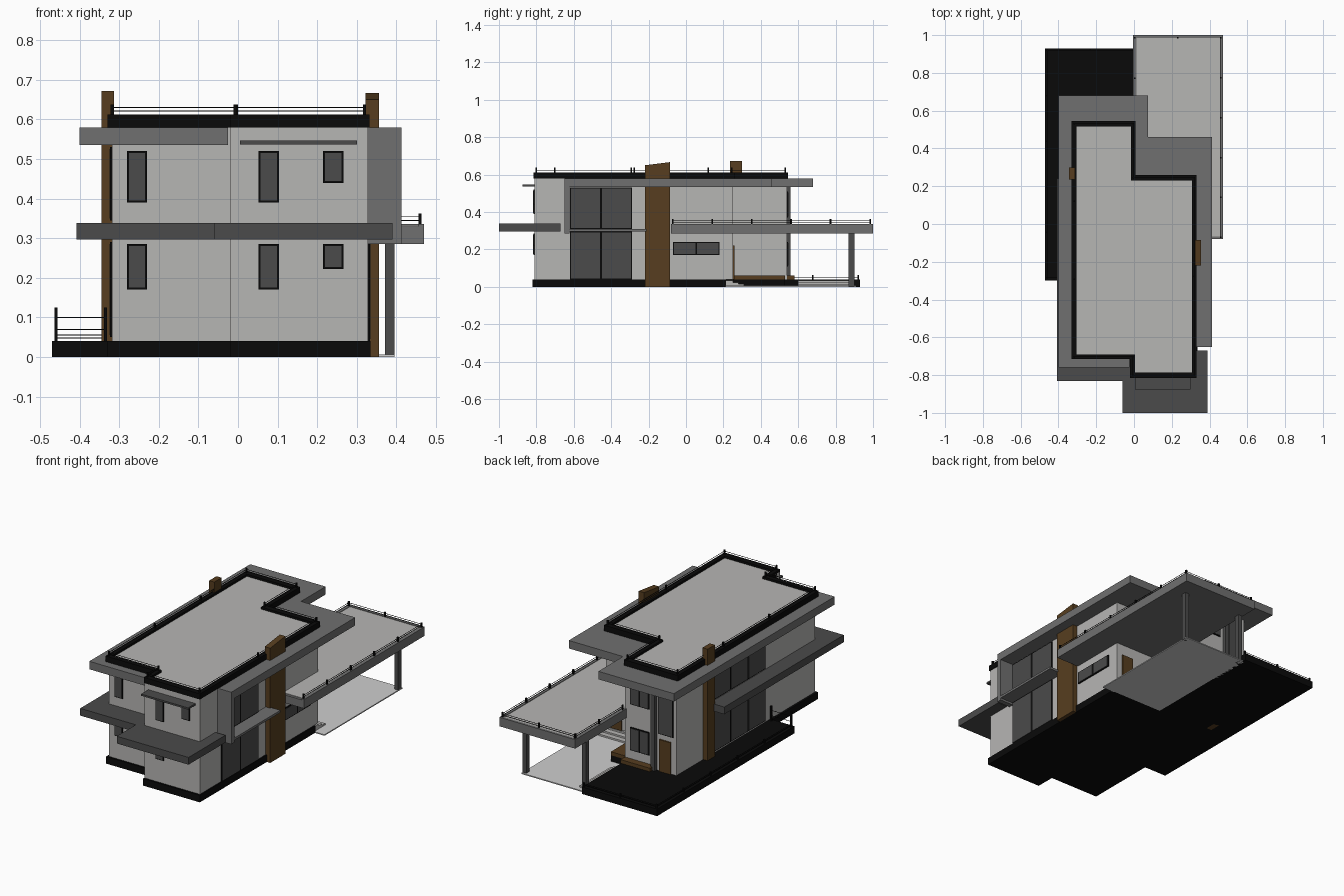
import bpy, bmesh, math

if "Cube" in bpy.data.objects:
    bpy.data.objects.remove(bpy.data.objects["Cube"])

def material(name, r, g, b):
    m = bpy.data.materials.new(name)
    m.diffuse_color = (r, g, b, 1)
    m.use_nodes = True
    m.node_tree.nodes["Principled BSDF"].inputs["Base Color"].default_value = m.diffuse_color
    return m

WALL = material("light grey plaster", .47, .465, .455)
EAVE = material("mid grey concrete", .16, .16, .16)
DARK = material("dark grey panel", .07, .07, .07)
BLACK = material("black metal", .003, .003, .003)
WOOD = material("brown wood", .095, .048, .014)
PALE = material("pale paving", .62, .62, .62)

def prism(name, pts, z0, z1, mat):
    bm = bmesh.new()
    face = bm.faces.new([bm.verts.new((x, y, z0)) for x, y in pts])
    ext = bmesh.ops.extrude_face_region(bm, geom=[face])
    for v in ext["geom"]:
        if isinstance(v, bmesh.types.BMVert):
            v.co.z = z1
    bmesh.ops.recalc_face_normals(bm, faces=bm.faces)
    me = bpy.data.meshes.new(name)
    bm.to_mesh(me)
    bm.free()
    me.materials.append(mat)
    ob = bpy.data.objects.new(name, me)
    bpy.context.collection.objects.link(ob)
    return ob

def box(name, x0, x1, y0, y1, z0, z1, mat):
    return prism(name, [(x0, y0), (x1, y0), (x1, y1), (x0, y1)], z0, z1, mat)

def plate(name, axis, at, out, a0, a1, z0, z1, t, mat):
    """Thin plate on a wall; axis is the wall normal, out its direction."""
    lo, hi = sorted((at - .002 * out, at + t * out))
    if axis == "x":
        box(name, lo, hi, a0, a1, z0, z1, mat)
    else:
        box(name, a0, a1, lo, hi, z0, z1, mat)

def window(name, axis, at, out, a0, a1, z0, z1, panes=1):
    plate(name + "_frame", axis, at, out, a0, a1, z0, z1, .005, BLACK)
    f, w = .005, (a1 - a0) / panes
    for i in range(panes):
        plate(name + "_glass", axis, at, out, a0 + i * w + f, a0 + (i + 1) * w - f,
              z0 + f, z1 - f, .007, DARK)

def railing(name, pts, z, height, spacing):
    """Slim posts with two wires along an axis-aligned path."""
    r, w = .004, .001
    for (xa, ya), (xb, yb) in zip(pts, pts[1:]):
        n = max(1, round(math.hypot(xb - xa, yb - ya) / spacing))
        for i in range(n + 1):
            x, y = xa + (xb - xa) * i / n, ya + (yb - ya) * i / n
            box(name + "_post", x - r, x + r, y - r, y + r, z, z + height, BLACK)
        for h in (.35, .7):
            box(name + "_wire", min(xa, xb) - w, max(xa, xb) + w, min(ya, yb) - w,
                max(ya, yb) + w, z + height * h - w, z + height * h + w, BLACK)

# Base slab: house footprint plus the left terrace
prism("base_slab", [(-.33, -.71), (-.02, -.71), (-.02, -.82), (.335, -.82), (.335, .215),
                    (.0, .215), (.0, .93), (-.47, .93), (-.47, -.30), (-.33, -.30)],
      0, .04, BLACK)

# House body, parapet ring and roof deck
plan = [(-.318, -.70), (-.02, -.70), (-.02, -.81), (.328, -.81),
        (.328, .25), (.005, .25), (.005, .54), (-.318, .54)]
prism("house_body", plan, .04, .60, WALL)
outer = [(-.33, -.715), (-.02, -.715), (-.02, -.815), (.332, -.815),
         (.332, .26), (.008, .26), (.008, .545), (-.33, .545)]
inner = [(-.305, -.69), (.005, -.69), (.005, -.785), (.307, -.785),
         (.307, .23), (-.017, .23), (-.017, .515), (-.305, .515)]
for i in range(8):
    j = (i + 1) % 8
    prism("parapet", [outer[i], outer[j], inner[j], inner[i]], .58, .612, BLACK)
mid = [((a + c) / 2, (b + d) / 2) for (a, b), (c, d) in zip(outer, inner)]
railing("roof_railing", mid + mid[:1], .612, .026, .45)

# Wide upper eave with vertical fin and sill around the right bay
prism("upper_eave", [(-.40, -.76), (-.025, -.76), (-.025, -.65), (.413, -.65), (.413, .46),
                     (.073, .46), (.073, .68), (-.40, .68)], .535, .58, EAVE)
box("bay_fin", .325, .413, -.65, -.622, .285, .535, EAVE)
box("bay_sill", .325, .413, -.65, -.21, .297, .31, EAVE)

# Lower ledge wrapping front and left sides
prism("lower_ledge", [(-.408, -.83), (-.06, -.83), (-.06, -1), (.39, -1), (.39, -.67),
                      (-.30, -.67), (-.30, .24), (-.408, .24)], .297, .338, DARK)
box("front_window_hood", .005, .30, -.875, -.805, .537, .547, DARK)

# Wooden pillars, the right one with a sloping top
box("left_pillar", -.345, -.313, .235, .30, .0, .672, WOOD)
pillar = box("right_pillar", .322, .356, -.22, -.085, 0, .667, WOOD)
for v in pillar.data.vertices:
    if v.co.z > .5 and v.co.y < -.15:
        v.co.z = .65

# Carport roof, deck, columns and railing
box("carport_roof", -.005, .47, -.08, 1.0, .285, .33, EAVE)
box("carport_deck", .012, .455, -.065, .985, .32, .333, WALL)
box("carport_rim", -.005, .47, .985, 1.0, .32, .336, EAVE)
box("carport_rim", .455, .47, -.08, .985, .32, .336, EAVE)
box("carport_rim", -.005, .012, .54, .985, .32, .336, EAVE)
for x in (.01, .383):
    box("carport_column", x - .012, x + .012, .87, .90, 0, .29, DARK)
railing("carport_railing", [(.005, .56), (.005, .985), (.46, .985), (.46, -.07)],
        .336, .026, .22)

# Paved pad, steps and wooden entry boards
box("paved_pad", -.01, .395, .21, .91, 0, .006, PALE)
for i in range(3):
    box("entry_step", .005, .33, .21, .31 - .03 * i, .006, .015 + .009 * i, WALL)
    box("terrace_step", -.01, .05 - .02 * i, .60, .88, .006, .015 + .009 * i, WALL)
box("entry_landing", .0, .10, .25, .53, .006, .04, BLACK)
box("entry_boards", .005, .10, .26, .53, .04, .06, WOOD)
box("back_boards", -.18, .005, .54, .58, .04, .06, WOOD)

# Left terrace railing, tall posts at its front end
railing("terrace_railing", [(-.005, .92), (-.46, .92), (-.46, -.285)], .04, .022, .25)
railing("terrace_gate", [(-.46, -.285), (-.335, -.285)], .04, .085, .2)

# Front windows
for z0, z1 in ((.39, .52), (.17, .285)):
    window("front_left_window", "y", -.70, -1, -.28, -.23, z0, z1)
    window("front_tall_window", "y", -.81, -1, .052, .103, z0, z1)
for z0, z1 in ((.44, .52), (.222, .285)):
    window("front_small_window", "y", -.81, -1, .215, .266, z0, z1)

# Right bay glazing and side window
window("right_bay_lower", "x", .328, 1, -.62, -.29, .04, .295, 2)
window("right_bay_upper", "x", .328, 1, -.62, -.29, .31, .53, 2)
window("right_side_window", "x", .328, 1, -.07, .18, .17, .24, 2)

# Left glazing on both floors
window("left_lower_glazing", "x", -.318, -1, -.25, .22, .05, .29, 3)
window("left_upper_glazing", "x", -.318, -1, -.25, .22, .345, .53, 3)

# Back windows, corner post, panel and doors
window("back_lower_window", "y", .54, 1, -.15, -.03, .11, .24, 2)
window("back_upper_window", "y", .54, 1, -.15, -.03, .37, .51, 2)
box("back_post", -.195, -.17, .535, .56, .04, .54, DARK)
window("back_panel", "y", .54, 1, -.30, -.205, .25, .53)
plate("back_door", "y", .54, 1, -.285, -.215, .04, .22, .008, WOOD)
plate("entry_door", "y", .25, 1, .225, .295, .04, .22, .008, WOOD)
